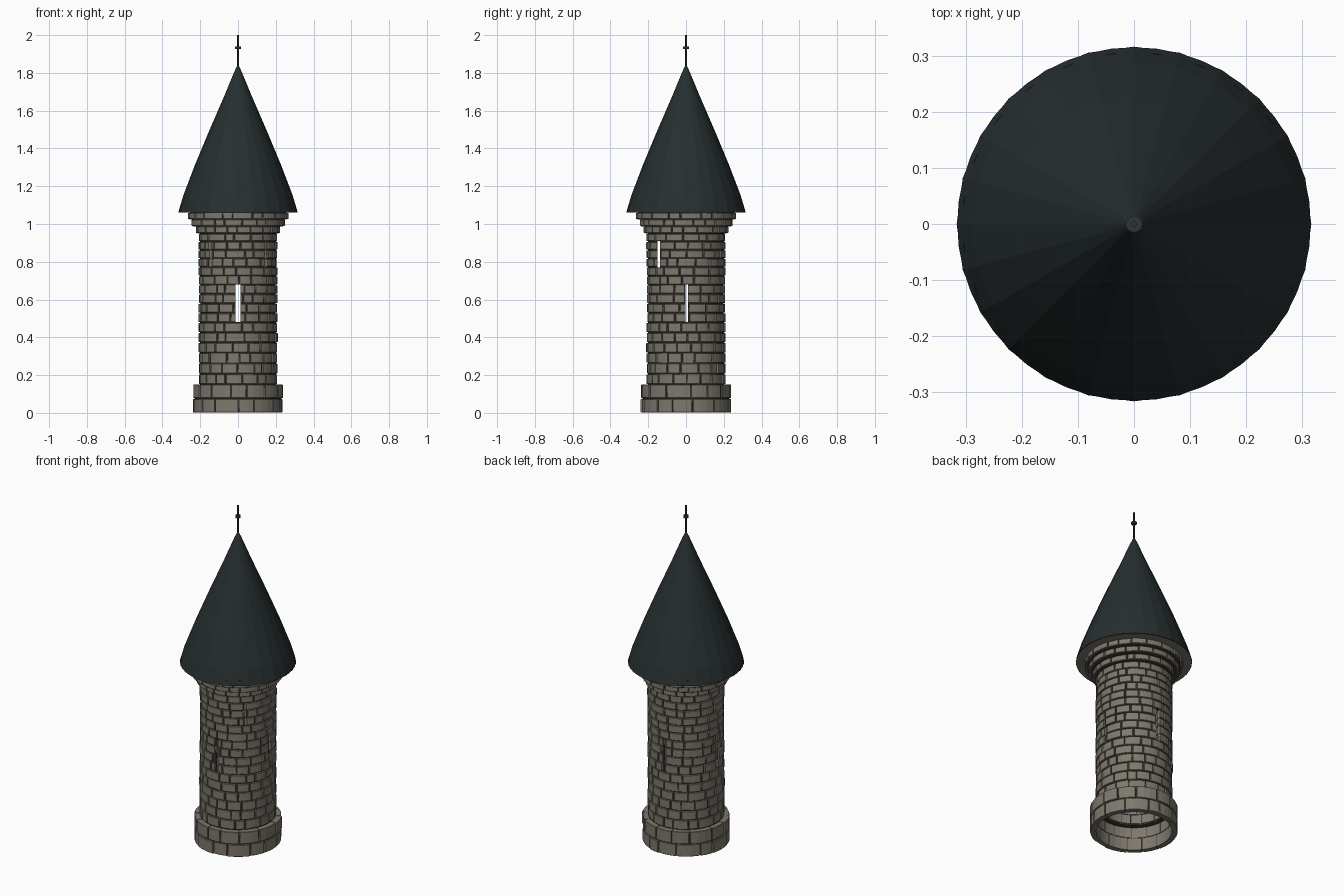
import bpy, bmesh, math, random
from math import cos, sin, pi, tau

random.seed(7)
cube = bpy.data.objects.get("Cube")
if cube:
    bpy.data.objects.remove(cube)


def material(name, rgb):
    m = bpy.data.materials.new(name)
    m.use_nodes = True
    m.diffuse_color = (*rgb, 1)
    m.node_tree.nodes["Principled BSDF"].inputs["Base Color"].default_value = (*rgb, 1)
    return m


STONE = material("stone", (0.21, 0.19, 0.155))
MORTAR = material("mortar", (0.052, 0.046, 0.037))
SLATE = material("slate", (0.02, 0.028, 0.029))
IRON = material("iron", (0.028, 0.037, 0.037))


def finish(bm, name, mat):
    bmesh.ops.recalc_face_normals(bm, faces=bm.faces)
    mesh = bpy.data.meshes.new(name)
    bm.to_mesh(mesh)
    bm.free()
    mesh.materials.append(mat)
    ob = bpy.data.objects.new(name, mesh)
    bpy.context.collection.objects.link(ob)
    return ob


def lathe(bm, profile, sides, closed=False):
    """Spin (radius, z) points around the vertical axis."""
    rings = []
    for r, z in profile:
        if r == 0:
            rings.append([bm.verts.new((0, 0, z))] * sides)
        else:
            rings.append([bm.verts.new((r * cos(tau * i / sides), r * sin(tau * i / sides), z))
                          for i in range(sides)])
    pairs = list(zip(rings, rings[1:])) + ([(rings[-1], rings[0])] if closed else [])
    for a, b in pairs:
        for i in range(sides):
            j = (i + 1) % sides
            bm.faces.new(dict.fromkeys((a[i], a[j], b[j], b[i])))


def brick(bm, a0, a1, z0, z1, r_in, r_out):
    """One curved block with softened outer edges."""
    c, steps = 0.002, 3
    da = c / r_out
    section = [(r_in, z0, 0), (r_out - c, z0, 0), (r_out, z0 + c, da),
               (r_out, z1 - c, da), (r_out - c, z1, 0), (r_in, z1, 0)]
    loops = []
    for s in range(steps + 1):
        t = s / steps
        loops.append([bm.verts.new((r * cos(a), r * sin(a), z)) for r, z, d in section
                      for a in [a0 + d + (a1 - a0 - 2 * d) * t]])
    for p, q in zip(loops, loops[1:]):
        for i in range(len(p)):
            j = (i + 1) % len(p)
            bm.faces.new((p[i], p[j], q[j], q[i]))
    bm.faces.new(loops[0])
    bm.faces.new(loops[-1])


def course(bm, z0, z1, r_in, r_out, count, gap):
    """A ring of bricks of uneven length and depth."""
    start = random.random() * tau
    cuts = [start + (i + random.uniform(-0.25, 0.25)) * tau / count for i in range(count)]
    cuts.append(cuts[0] + tau)
    half = gap / r_out / 2
    for a, b in zip(cuts, cuts[1:]):
        brick(bm, a + half, b - half, z0 + gap / 2, z1 - gap / 2, r_in,
              r_out + random.uniform(-0.003, 0.003))


# Base: two courses of large blocks, with a bed that closes the joint to the shaft
bm = bmesh.new()
for k in range(2):
    course(bm, 0.076 * k, 0.076 * (k + 1), 0.206, 0.237, 14, 0.005)
finish(bm, "base_blocks", STONE)
bm = bmesh.new()
lathe(bm, [(0.209, 0.004), (0.23, 0.004), (0.23, 0.147), (0.19, 0.147),
           (0.19, 0.141), (0.209, 0.141)], 48, True)
finish(bm, "base_mortar", MORTAR)

# Shaft: courses get slightly thinner towards the top
bm = bmesh.new()
z, rows = 0.15, 16
for k in range(rows):
    h = 0.057 - 0.014 * k / (rows - 1)
    course(bm, z, z + h, 0.18, 0.208, 17, 0.0055)
    z += h
shaft_bricks = finish(bm, "shaft_bricks", STONE)
bm = bmesh.new()
lathe(bm, [(0.184, 0.145), (0.2, 0.145), (0.2, 0.955), (0.184, 0.955)], 48, True)
shaft_mortar = finish(bm, "shaft_mortar", MORTAR)

# Corbels: three courses stepping outwards under the eaves
bm, mm = bmesh.new(), bmesh.new()
for k, r in enumerate((0.223, 0.246, 0.266)):
    z0 = 0.951 + 0.037 * k
    course(bm, z0, z0 + 0.037, r - 0.042, r, 20, 0.005)
    lathe(mm, [(r - 0.039, z0), (r - 0.008, z0), (r - 0.008, z0 + 0.037),
               (r - 0.039, z0 + 0.037)], 48, True)
finish(bm, "corbel_bricks", STONE)
finish(mm, "corbel_mortar", MORTAR)

# Arrow slits cut straight through: front to back, side to side, high near the front
bm = bmesh.new()
slits = [((0, 0, 0.58), (0.024, 0.6, 0.2)), ((0, 0.004, 0.58), (0.6, 0.013, 0.2)),
         ((0, -0.145, 0.84), (0.6, 0.014, 0.14))]
for centre, size in slits:
    for v in bmesh.ops.create_cube(bm, size=1)["verts"]:
        v.co = [c + p * s for c, p, s in zip(centre, v.co, size)]
cutter = finish(bm, "slit_cutter", MORTAR)
cutter.hide_render = True
cutter.hide_viewport = True
for ob in (shaft_bricks, shaft_mortar):
    mod = ob.modifiers.new("slits", "BOOLEAN")
    mod.operation, mod.solver, mod.object = "DIFFERENCE", "EXACT", cutter
    mod.use_self = True

# Roof: gently bowed cone, a rounder slate rim and a stone underside
bm = bmesh.new()
lathe(bm, [(0.316, 1.062), (0.29, 1.15), (0.229, 1.31), (0.154, 1.49),
           (0.076, 1.67), (0.02, 1.805), (0, 1.848)], 24)
finish(bm, "roof", SLATE)
bm = bmesh.new()
lathe(bm, [(0.29, 1.062), (0.315, 1.062), (0.306, 1.09), (0.29, 1.09)], 48, True)
finish(bm, "roof_rim", SLATE)
bm = bmesh.new()
lathe(bm, [(0.18, 1.06), (0.312, 1.06), (0.3, 1.07), (0.18, 1.07)], 48, True)
finish(bm, "eaves_underside", STONE)

# Finial: rod with a flat disc
bm = bmesh.new()
lathe(bm, [(0, 1.82), (0.005, 1.82), (0.005, 2.0), (0, 2.0)], 8)
lathe(bm, [(0, 1.927), (0.015, 1.927), (0.015, 1.94), (0, 1.94)], 16)
finish(bm, "finial", IRON)
